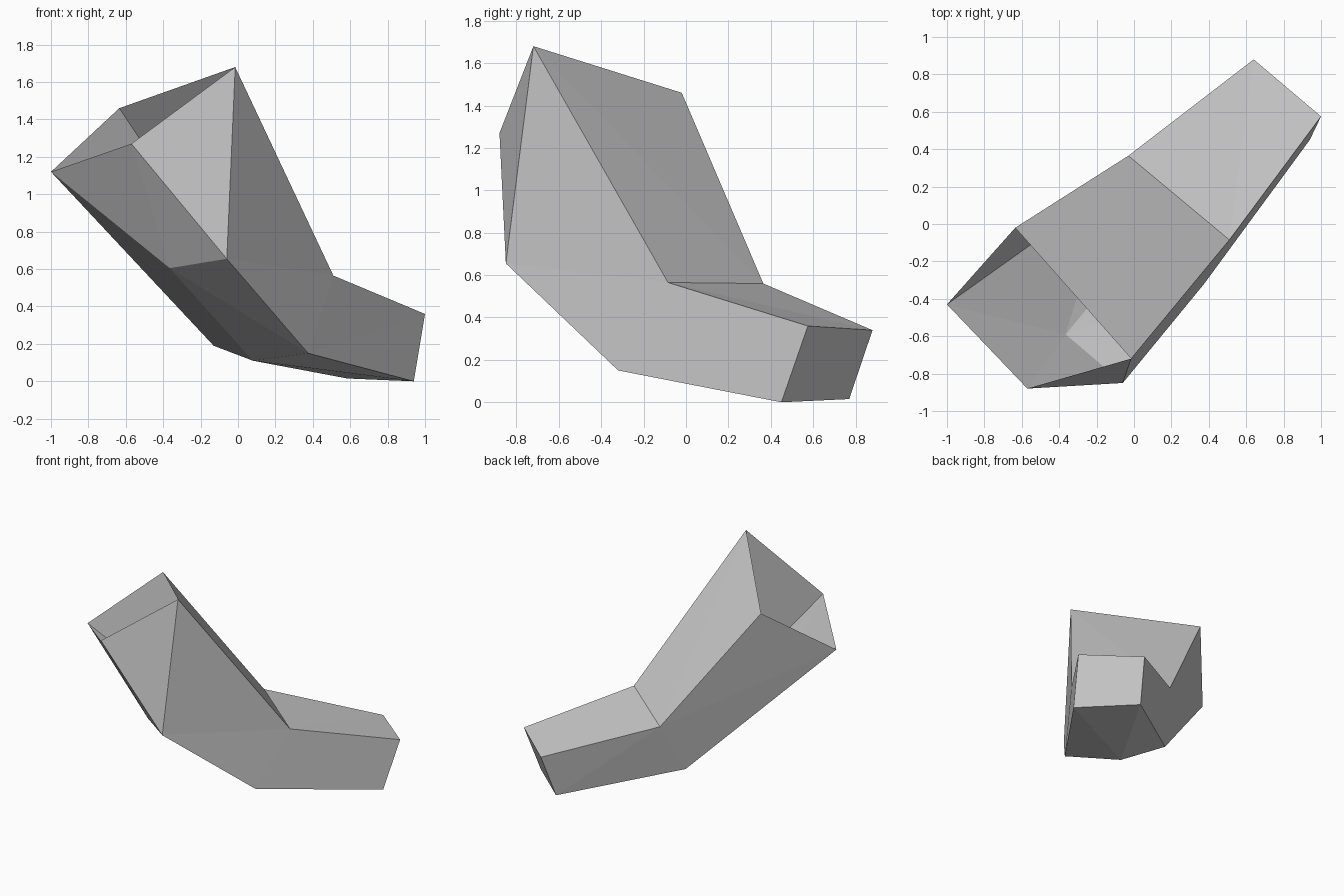
import bpy, bmesh

if "Cube" in bpy.data.objects:
    bpy.data.objects.remove(bpy.data.objects["Cube"])

grey = bpy.data.materials.new("light grey")
grey.diffuse_color = (0.6, 0.6, 0.6, 1)
grey.use_nodes = True
grey.node_tree.nodes["Principled BSDF"].inputs["Base Color"].default_value = grey.diffuse_color

# Cross-sections of the bent channel, from the closed low end to the open mouth.
# Order: front top, back top, back bottom, keel, front bottom
END = [(1.0, 0.575, 0.36), (0.64, 0.88, 0.34), (0.585, 0.77, 0.015), (0.94, 0.45, 0.0)]
BEND = [(0.51, -0.085, 0.565), (-0.03, 0.365, 0.56), (-0.13, 0.19, 0.19),
        (0.08, -0.05, 0.11), (0.375, -0.32, 0.15)]
MOUTH = [(-0.015, -0.72, 1.68), (-0.635, -0.02, 1.46), (-1.0, -0.43, 1.12),
         (-0.365, -0.59, 0.605), (-0.06, -0.85, 0.655)]
LIP = (-0.57, -0.88, 1.27)

bm = bmesh.new()
h, i, k, j = [bm.verts.new(p) for p in END]
bend = [bm.verts.new(p) for p in BEND]
mouth = [bm.verts.new(p) for p in MOUTH]
f, g, n, m, l = bend
a, b, c, p, e = mouth
d = bm.verts.new(LIP)


def faces(*groups):
    for verts in groups:
        bm.faces.new(verts)


# closed end
faces((h, i, k, j))
# lower arm
faces((f, i, h), (f, g, i), (g, k, i), (g, n, k), (n, m, k),
      (m, j, k), (m, l, j), (l, h, j), (l, f, h))
# upper arm
faces((a, b, g), (a, g, f), (b, c, g), (c, n, g), (c, p, n),
      (p, m, n), (p, e, l), (p, l, m), (e, a, f), (e, f, l))
# folded lip below the open mouth
faces((a, e, d), (e, p, d), (p, c, d))

bmesh.ops.recalc_face_normals(bm, faces=bm.faces)
mesh = bpy.data.meshes.new("bent_open_channel")
bm.to_mesh(mesh)
bm.free()
mesh.materials.append(grey)
obj = bpy.data.objects.new("bent_open_channel", mesh)
bpy.context.collection.objects.link(obj)
